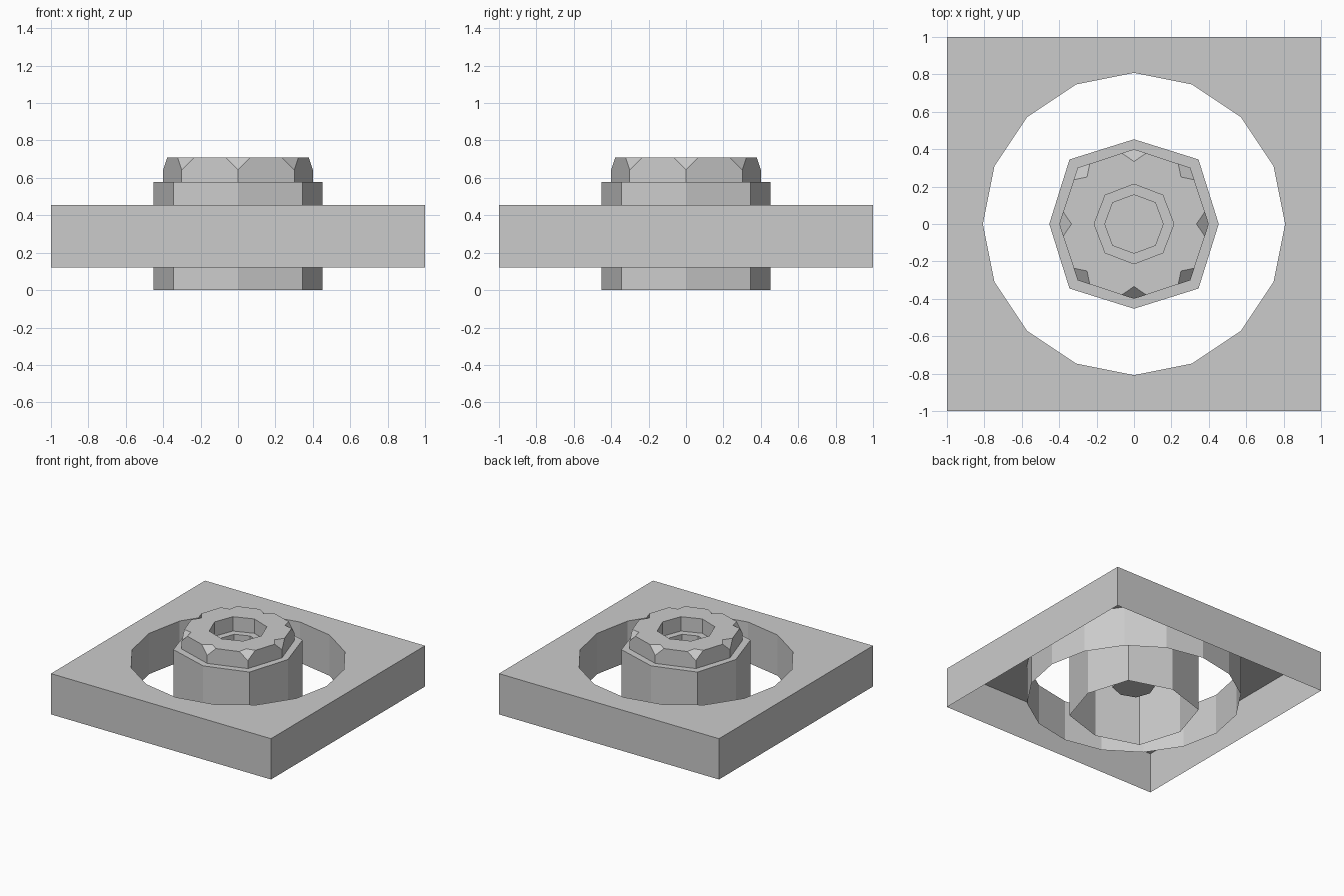
import bpy, bmesh
from math import cos, sin, pi

if "Cube" in bpy.data.objects:
    bpy.data.objects.remove(bpy.data.objects["Cube"])


def make_object(name, bm):
    bmesh.ops.recalc_face_normals(bm, faces=bm.faces)
    mesh = bpy.data.meshes.new(name)
    bm.to_mesh(mesh)
    bm.free()
    obj = bpy.data.objects.new(name, mesh)
    bpy.context.collection.objects.link(obj)
    return obj


def add_ring(bm, pts, z):
    return [bm.verts.new((x, y, z)) for x, y in pts]


def bridge(bm, a, b):
    n = len(a)
    for i in range(n):
        j = (i + 1) % n
        bm.faces.new((a[i], a[j], b[j], b[i]))


def octagon(straight, diag):
    # straight = radius on the axes, diag = x and y of the diagonal corners
    pts = []
    for k in range(8):
        r = straight if k % 2 == 0 else diag * 2 ** 0.5
        pts.append((r * cos(k * pi / 4), r * sin(k * pi / 4)))
    return pts


def lerp(p, q, t):
    return (p[0] + (q[0] - p[0]) * t, p[1] + (q[1] - p[1]) * t)


# Square plate, open underneath, with a 16-sided hole
Z0, Z1 = 0.12, 0.455
bm = bmesh.new()
square = [(1, 1), (-1, 1), (-1, -1), (1, -1)]
hole = [(0.808 * cos(k * pi / 8), 0.808 * sin(k * pi / 8)) for k in range(16)]
sq_low, sq_top = add_ring(bm, square, Z0), add_ring(bm, square, Z1)
h_low, h_top = add_ring(bm, hole, Z0), add_ring(bm, hole, Z1)
bridge(bm, sq_low, sq_top)
bridge(bm, h_low, h_top)
for q in range(4):
    arc = [h_top[(4 * q + 2 + k) % 16] for k in range(5)]
    bm.faces.new([sq_top[q], sq_top[(q + 1) % 4]] + arc[::-1])
make_object("square_plate", bm)

# Central hub: outer wall, ledge, notched cap and stepped recess, open underneath
bm = bmesh.new()
ZL, ZC, ZT = 0.577, 0.643, 0.708
cap = octagon(0.40, 0.301)
base = add_ring(bm, octagon(0.453, 0.345), 0)
rim = add_ring(bm, octagon(0.453, 0.345), ZL)
cap_low = add_ring(bm, cap, ZL)
bridge(bm, base, rim)
bridge(bm, rim, cap_low)

# Corner notch points of the cap
notch_low = add_ring(bm, cap, ZC)
notch_in = add_ring(bm, [(x * 0.835, y * 0.835) for x, y in cap], ZT)
after = add_ring(bm, [lerp(cap[i], cap[(i + 1) % 8], 0.215) for i in range(8)], ZT)
before = add_ring(bm, [lerp(cap[i], cap[i - 1], 0.215) for i in range(8)], ZT)

# Stepped recess
r_top = add_ring(bm, octagon(0.213, 0.154), ZT)
r_step = add_ring(bm, octagon(0.213, 0.154), 0.59)
s_top = add_ring(bm, octagon(0.156, 0.114), 0.59)
s_low = add_ring(bm, octagon(0.156, 0.114), 0.225)
for i in range(8):
    j = (i + 1) % 8
    bm.faces.new((cap_low[i], cap_low[j], notch_low[j], before[j], after[i], notch_low[i]))
    bm.faces.new((notch_low[i], after[i], notch_in[i], before[i]))
    bm.faces.new((notch_in[i], after[i], before[j], notch_in[j], r_top[j], r_top[i]))
bridge(bm, r_top, r_step)
bridge(bm, r_step, s_top)
bridge(bm, s_top, s_low)
bm.faces.new(s_low)
make_object("central_hub", bm)
